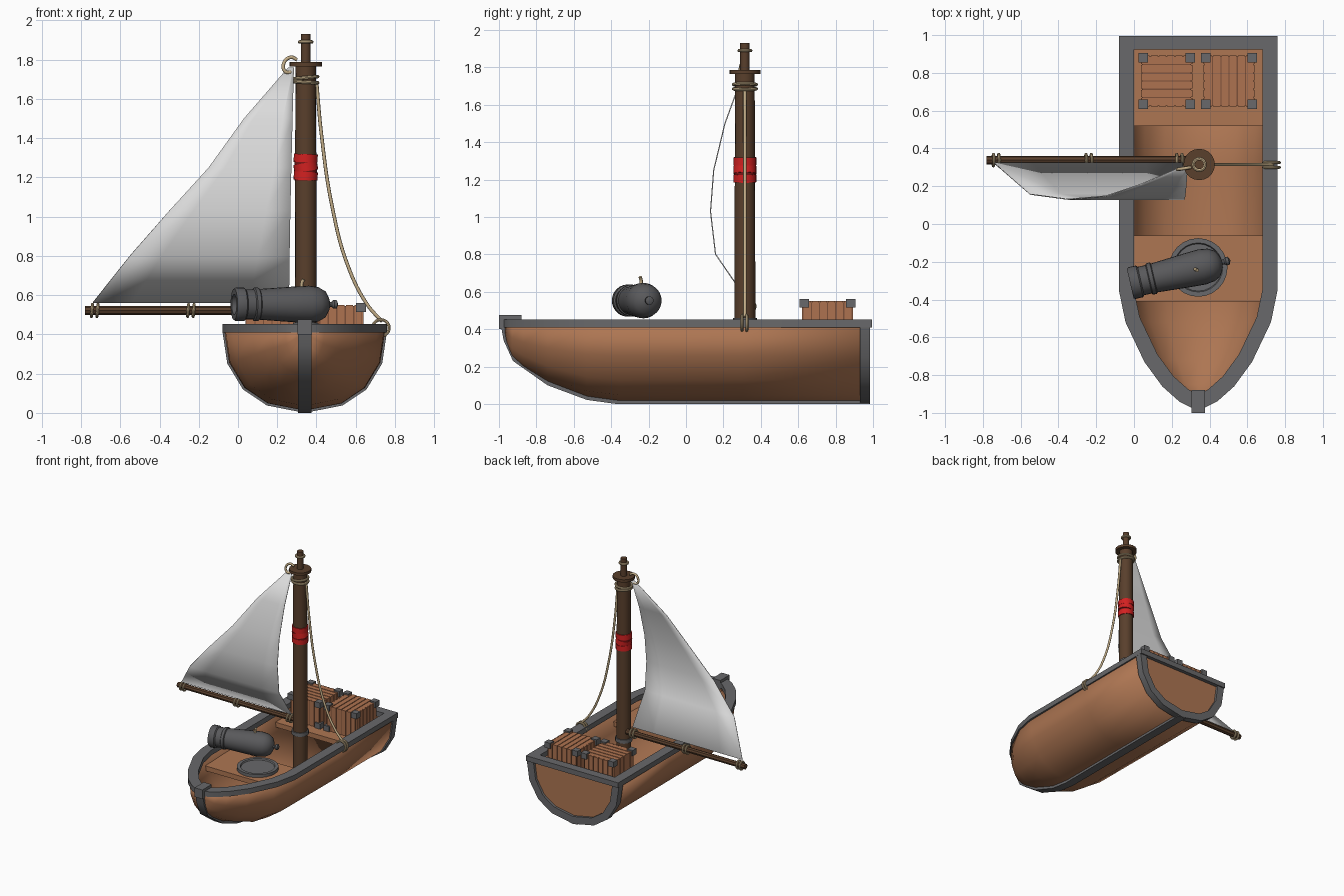
import bpy, bmesh, math
from mathutils import Vector, Matrix

cube = bpy.data.objects.get("Cube")
if cube:
    bpy.data.objects.remove(cube, do_unlink=True)


def material(name, r, g, b):
    m = bpy.data.materials.new(name)
    m.use_nodes = True
    m.diffuse_color = (r, g, b, 1)
    bsdf = next(n for n in m.node_tree.nodes if n.type == 'BSDF_PRINCIPLED')
    bsdf.inputs["Base Color"].default_value = (r, g, b, 1)
    bsdf.inputs["Roughness"].default_value = 0.8
    return m


WOOD = material("hull wood", .42, .18, .085)
CRATE = material("crate wood", .42, .17, .08)
SEAM = material("crate seam", .2, .08, .04)
DARK = material("dark wood", .1, .05, .025)
IRON = material("iron trim", .14, .14, .145)
GUN = material("gun metal", .1, .1, .105)
ROPE = material("rope", .56, .43, .25)
RED = material("red cloth", .65, .015, .015)
MAROON = material("red cloth fold", .2, .008, .008)
SAIL = material("sail cloth", .72, .72, .72)
CX = 0.34           # centre line of the boat
MX, MY = 0.345, 0.315   # mast position


def mesh(name, verts, faces, mat, fix=True, smooth=True):
    bm = bmesh.new()
    vs = [bm.verts.new(v) for v in verts]
    for f in faces:
        bm.faces.new([vs[i] for i in f])
    if fix:
        bmesh.ops.remove_doubles(bm, verts=bm.verts, dist=1e-5)
        bmesh.ops.recalc_face_normals(bm, faces=bm.faces)
    me = bpy.data.meshes.new(name)
    bm.to_mesh(me)
    bm.free()
    me.materials.append(mat)
    ob = bpy.data.objects.new(name, me)
    bpy.context.collection.objects.link(ob)
    if smooth:
        bpy.ops.object.select_all(action='DESELECT')
        ob.select_set(True)
        bpy.context.view_layer.objects.active = ob
        bpy.ops.object.shade_smooth_by_angle(angle=math.radians(35))
    return ob


def prism(name, poly, to3d, lo, hi, mat):
    """Extrude a flat polygon between two depths."""
    n = len(poly)
    verts = [to3d(a, b, d) for d in (lo, hi) for a, b in poly]
    faces = [range(n), range(n, 2 * n)]
    faces += [(i, (i + 1) % n, (i + 1) % n + n, i + n) for i in range(n)]
    return mesh(name, verts, faces, mat, smooth=False)


def box(name, x, y, z, mat):
    return prism(name, [(x[0], y[0]), (x[1], y[0]), (x[1], y[1]), (x[0], y[1])],
                 lambda a, b, d: (a, b, d), z[0], z[1], mat)


def band(name, path, width, to3d, lo, hi, mat):
    """Strip of given width on the left of an open path, extruded."""
    p = [Vector(q) for q in path]
    inner = []
    for i, q in enumerate(p):
        t = (p[min(i + 1, len(p) - 1)] - p[max(i - 1, 0)]).normalized()
        inner.append(q + Vector((-t.y, t.x)) * width)
    n = len(p)
    verts = [to3d(a, b, d) for row in (p, inner) for d in (lo, hi) for a, b in row]
    faces = []
    for i in range(n - 1):
        for s, e in ((0, n), (n, 3 * n), (3 * n, 2 * n), (2 * n, 0)):
            faces.append((s + i, s + i + 1, e + i + 1, e + i))
    faces += [(k, k + n, k + 3 * n, k + 2 * n) for k in (0, n - 1)]
    return mesh(name, verts, faces, mat)


def lathe(name, profile, mat, at=(0, 0, 0), rot=Matrix(), n=20):
    verts, faces = [], []
    for r, z in profile:
        for k in range(n):
            a = math.tau * k / n
            v = rot @ Vector((r * math.cos(a), r * math.sin(a), z))
            verts.append(v + Vector(at))
    for i in range(len(profile) - 1):
        for k in range(n):
            m = (k + 1) % n
            quad = (i * n + k, i * n + m, i * n + n + m, i * n + n + k)
            if profile[i][0] == 0:
                quad = (quad[0], quad[2], quad[3])
            elif profile[i + 1][0] == 0:
                quad = quad[:3]
            faces.append(quad)
    return mesh(name, verts, faces, mat)


def tube(name, r, z0, z1, mat, at, rot=Matrix(), n=20):
    return lathe(name, [(0, z0), (r, z0), (r, z1), (0, z1)], mat, at, rot, n)


def ring(name, at, r, thick, rot=Matrix(), mat=ROPE):
    prof = [(r + thick * math.cos(math.tau * k / 8), thick * math.sin(math.tau * k / 8))
            for k in range(9)]
    return lathe(name, prof, mat, at, rot)


def rope(name, pts, thick):
    cu = bpy.data.curves.new(name, 'CURVE')
    cu.dimensions = '3D'
    cu.bevel_depth = thick
    cu.bevel_resolution = 2
    cu.use_fill_caps = True
    sp = cu.splines.new('BEZIER')
    sp.bezier_points.add(len(pts) - 1)
    for bp, p in zip(sp.bezier_points, pts):
        bp.co = p
        bp.handle_left_type = bp.handle_right_type = 'AUTO'
    cu.materials.append(ROPE)
    ob = bpy.data.objects.new(name, cu)
    bpy.context.collection.objects.link(ob)


ROT_X = Matrix.Rotation(math.pi / 2, 4, 'Y')    # lathe axis along x
ROT_Y = Matrix.Rotation(math.pi / 2, 4, 'X')

# Hull shell: rounded section lofted from stern to bow
TOP = 0.42
section = [(1, 1), (.94, .6), (.75, .285), (.46, .09), (0, 0)]
full = section + [(-w, h) for w, h in section[-2::-1]]
stations = [(.96, .41, .012), (.3, .41, .012), (-.36, .405, .012), (-.53, .37, .035),
            (-.74, .27, .115), (-.87, .17, .195), (-.93, .1, .25), (-.975, .025, .35)]
verts = [(CX + w * hw, y, k + h * (TOP - k)) for y, hw, k in stations for w, h in full]
m = len(full)
faces = [(i * m + j, i * m + m + j, i * m + m + j + 1, i * m + j + 1)
         for i in range(len(stations) - 1) for j in range(m - 1)]
hull = mesh("hull", verts, faces, WOOD, fix=False)
shell = hull.modifiers.new("thickness", 'SOLIDIFY')
shell.thickness = 0.035
shell.offset = -1

# Transom panel and its iron frame
stern = [(CX + w * .405, .012 + h * (TOP - .012)) for w, h in full]
xz = lambda a, b, d: (a, d, b)
prism("transom", stern, xz, .935, .965, WOOD)
frame = [(CX - w * .42, h * TOP) for w, h in full]
band("transom_frame", frame, .06, xz, .93, .985, IRON)

# Gunwale along the deck outline
side = [(.42, .96), (.42, -.35), (.385, -.52), (.285, -.73), (.19, -.86), (.1, -.94), (.03, -.975)]
outline = [(CX - x, y) for x, y in side] + [(CX + x, y) for x, y in side[::-1]]
band("gunwale", outline, .08, lambda a, b, d: (a, b, d), .41, .452, IRON)
box("stern_rail", (CX - .42, CX + .42), (.925, .995), (.41, .452), IRON)

# Keel strip and stem head
keel = [(-.995, .45), (-.975, .34), (-.925, .23), (-.74, .1), (-.53, .022), (-.37, 0), (.98, 0)]
band("keel", keel, .03, lambda a, b, d: (d, a, b), CX - .035, CX + .035, IRON)
box("stem_head", (CX - .036, CX + .036), (-1, -.88), (.4, .475), IRON)

# Raised decks
DECK = 0.345
box("stern_deck", (CX - .37, CX + .37), (.52, .94), (DECK - .04, DECK), WOOD)
prism("gun_deck", [(CX - .35, -.41), (CX + .35, -.41), (CX + .365, -.06), (CX - .365, -.06)],
      lambda a, b, d: (a, b, d), DECK - .04, DECK, WOOD)


# Crates with boards and iron corners
def crate(cx, cy, along_x):
    h, top, base = .13, .55, DECK
    box("crate_body", (cx - h, cx + h), (cy - h, cy + h), (base, top - .006), SEAM)
    n = 6
    step = 2 * h / n
    for k in range(n):
        a, b = -h + k * step + .003, -h + (k + 1) * step - .003
        if along_x:
            box("crate_lid_board", (cx - h, cx + h), (cy + a, cy + b), (top - .01, top), CRATE)
        else:
            box("crate_lid_board", (cx + a, cx + b), (cy - h, cy + h), (top - .01, top), CRATE)
        for s in (-1, 1):
            e = sorted((s * (h - .002), s * (h + .006)))
            box("crate_side_board", (cx + a, cx + b), (cy + e[0], cy + e[1]), (base, top), CRATE)
            box("crate_side_board", (cx + e[0], cx + e[1]), (cy + a, cy + b), (base, top), CRATE)
    for sx in (-1, 1):
        for sy in (-1, 1):
            x, y = cx + sx * .124, cy + sy * .124
            for z in (base + .02, top - .012):
                box("crate_corner", (x - .025, x + .025), (y - .025, y + .025),
                    (z - .023, z + .023), IRON)


crate(.173, .757, True)
crate(.503, .757, False)

# Mast with cap, collar and cloth wrap
lathe("mast", [(0, .04), (.056, .04), (.055, 1), (.052, 1.77), (0, 1.77)], DARK, (MX, MY, 0), n=16)
tube("mast_cap", .083, 1.765, 1.787, DARK, (MX, MY, 0))
tube("mast_tip", .025, 1.78, 1.93, DARK, (MX, MY, 0), n=12)
tube("mast_collar", .064, .43, .46, IRON, (MX, MY, 0))
tube("wrap_core", .0575, 1.185, 1.315, MAROON, (MX, MY, 0))
for z, tilt in ((1.207, 3), (1.252, -9), (1.298, 2)):
    tube("wrap_band", .061, -.021, .021, RED, (MX, MY, z),
         Matrix.Rotation(math.radians(tilt), 4, 'Y'))
for z, r, tilt in ((1.89, .031, 0), (1.685, .061, 3), (1.708, .061, -5)):
    ring("mast_rope", (MX, MY, z), r, .009, Matrix.Rotation(math.radians(tilt), 4, 'Y'))

# Boom and its lashings
tube("boom", .022, -.78, .3, DARK, (0, .338, .522), ROT_X, n=8)
for x in (-.73, -.24, .24):
    for dx in (-.014, .014):
        ring("boom_lashing", (x + dx, .338, .522), .031, .008,
             Matrix.Rotation(math.radians(5), 4, 'Y') @ ROT_X)

# Billowing triangular sail: height, depth, outer edge, inner edge
levels = [(.56, .32, -.74, .26), (.8, .155, -.55, .263), (1.03, .128, -.35, .267),
          (1.25, .145, -.15, .272), (1.5, .205, .03, .278), (1.76, .3, .255, .285)]
cols = 5
verts = [(a + (b - a) * k / cols, y, z) for z, y, a, b in levels for k in range(cols + 1)]
c = cols + 1
faces = [(i * c + k, i * c + k + 1, i * c + c + k + 1, i * c + c + k)
         for i in range(len(levels) - 1) for k in range(cols)]
sail = mesh("sail", verts, faces, SAIL, fix=False)
sail.modifiers.new("cloth", 'SOLIDIFY').thickness = .006

# Rigging
rope("sail_hook", [(.3, .3, 1.8), (.27, .295, 1.812), (.235, .29, 1.785), (.24, .29, 1.74),
                   (.27, .295, 1.735)], .009)
rope("stay_rope", [(.4, MY, 1.69), (.425, MY, 1.42), (.48, MY, 1.05), (.56, MY, .75),
                   (.66, MY, .55), (.735, MY, .465)], .009)
for y in (.3, .325):
    ring("rail_lashing", (.728, y, .433), .042, .008, ROT_Y)

# Cannon, touch fuse and swivel plate
aim = Matrix.Rotation(math.radians(13), 4, 'Z') @ ROT_X
barrel = [(0, .07), (.048, .07), (.052, 0), (.08, 0), (.086, .01), (.086, .05), (.077, .058),
          (.077, .1), (.085, .105), (.085, .125), (.078, .13), (.09, .3), (.095, .39),
          (.088, .44), (.068, .475), (.035, .493), (.013, .5), (.013, .51), (.022, .52),
          (.022, .535), (0, .545)]
lathe("cannon", barrel, GUN, (-.02, -.315, .553), aim, n=24)
rope("cannon_fuse", [(.325, -.24, .635), (.325, -.24, .66), (.335, -.245, .68)], .009)
plate = [(0, DECK), (.155, DECK), (.155, DECK + .025), (.13, DECK + .025), (.125, DECK + .015),
         (0, DECK + .015)]
lathe("swivel_plate", plate, IRON, (CX, -.23, 0), n=24)
